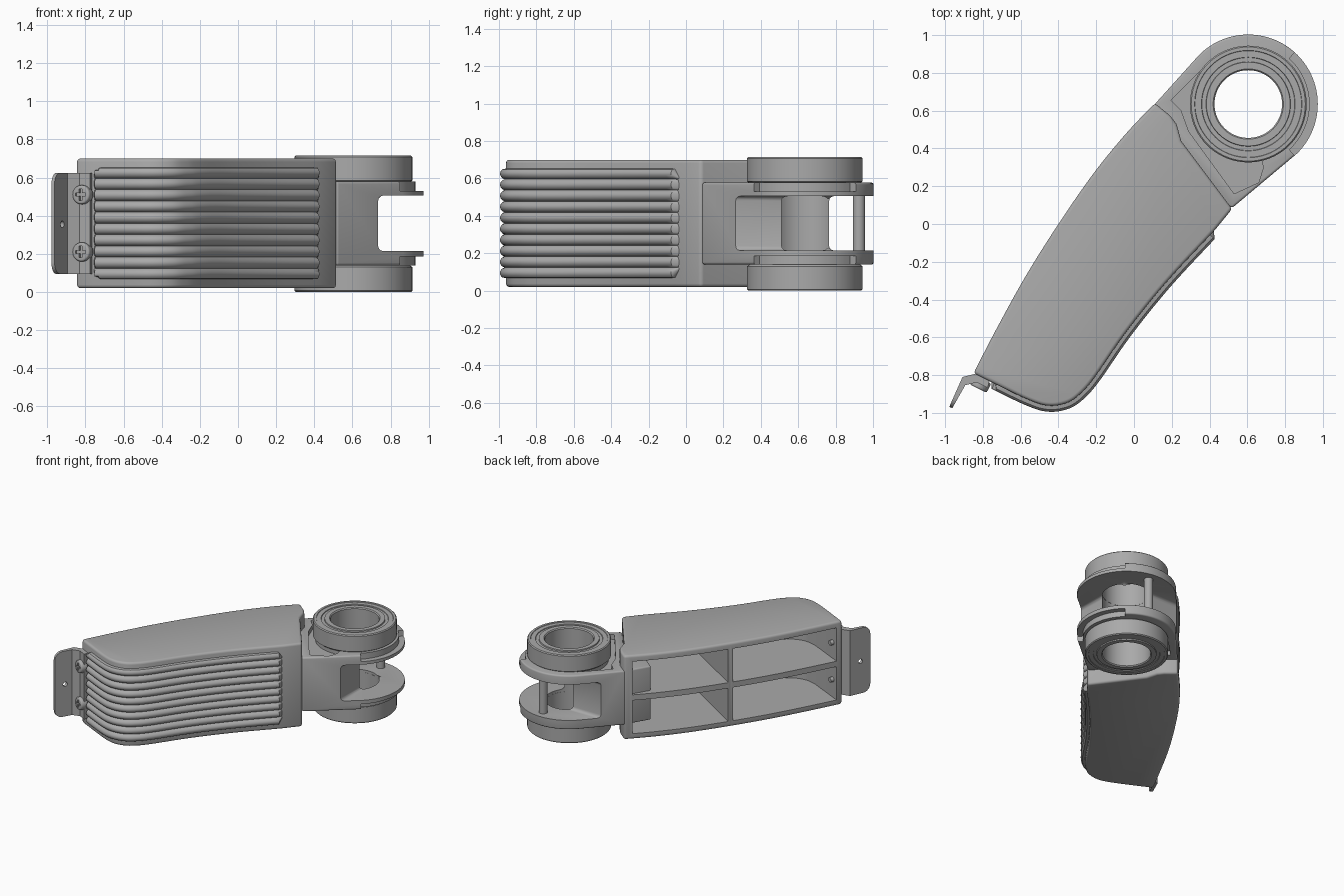
import bpy, bmesh, math
from mathutils import Vector, Matrix

if "Cube" in bpy.data.objects:
    bpy.data.objects.remove(bpy.data.objects["Cube"])

grey = bpy.data.materials.new("mid grey")
grey.use_nodes = True
grey.diffuse_color = (0.4, 0.4, 0.4, 1)
grey.node_tree.nodes["Principled BSDF"].inputs["Base Color"].default_value = (0.4, 0.4, 0.4, 1)

MID = 0.3575                      # height of the mirror plane
CX, CY = 0.605, 0.635             # axis of the bearings


def finish(name, bm):
    bmesh.ops.recalc_face_normals(bm, faces=bm.faces)
    me = bpy.data.meshes.new(name)
    bm.to_mesh(me)
    bm.free()
    me.materials.append(grey)
    ob = bpy.data.objects.new(name, me)
    bpy.context.collection.objects.link(ob)
    return ob


def select(ob):
    bpy.ops.object.select_all(action='DESELECT')
    ob.select_set(True)
    bpy.context.view_layer.objects.active = ob


def smooth(ob):
    select(ob)
    bpy.ops.object.shade_smooth_by_angle(angle=math.radians(35))


def bevel(ob, width):
    m = ob.modifiers.new("bevel", 'BEVEL')
    m.width, m.segments, m.limit_method, m.angle_limit = width, 3, 'ANGLE', math.radians(40)
    select(ob)
    bpy.ops.object.modifier_apply(modifier=m.name)


def cut(ob, *cutters):
    for c in cutters:
        m = ob.modifiers.new("cut", 'BOOLEAN')
        m.operation, m.solver, m.object = 'DIFFERENCE', 'EXACT', c
        select(ob)
        bpy.ops.object.modifier_apply(modifier=m.name)
        bpy.data.objects.remove(c)


def prism_mesh(pts, z0, z1):
    bm = bmesh.new()
    f = bm.faces.new([bm.verts.new((x, y, z0)) for x, y in pts])
    top = bmesh.ops.extrude_face_region(bm, geom=[f])["geom"]
    bmesh.ops.translate(bm, vec=(0, 0, z1 - z0), verts=[v for v in top if isinstance(v, bmesh.types.BMVert)])
    return bm


def prism(name, pts, z0, z1):
    return finish(name, prism_mesh(pts, z0, z1))


def rod(name, p, q, r, sides=32):
    p, q = Vector(p), Vector(q)
    bm = bmesh.new()
    rot = (q - p).to_track_quat('Z', 'Y').to_matrix().to_4x4()
    bmesh.ops.create_cone(bm, cap_ends=True, segments=sides, radius1=r, radius2=r,
                          depth=(q - p).length, matrix=Matrix.Translation((p + q) / 2) @ rot)
    return finish(name, bm)


def spline(pts, n=6):
    p = [Vector(a) for a in pts]
    p = [2 * p[0] - p[1]] + p + [2 * p[-1] - p[-2]]
    out = []
    for a, b, c, d in zip(p, p[1:], p[2:], p[3:]):
        for i in range(n):
            t = i / n
            out.append(0.5 * (2 * b + (c - a) * t + (2 * a - 5 * b + 4 * c - d) * t * t
                              + (3 * b - a - 3 * c + d) * t ** 3))
    return out + [p[-2]]


def arc(r, a0, a1, n):
    return [(CX + r * math.cos(math.radians(a0 + (a1 - a0) * i / n)),
             CY + r * math.sin(math.radians(a0 + (a1 - a0) * i / n))) for i in range(n + 1)]


# Hollow curved body, open on its back side
back = spline([(-.85, -.79), (-.72, -.54), (-.57, -.27), (-.4, 0), (-.22, .26), (-.05, .47), (.11, .64)])
front_pts = [(.43, -.03), (.17, -.31), (-.04, -.57), (-.2, -.8), (-.275, -.89),
             (-.35, -.945), (-.45, -.962), (-.56, -.93), (-.76, -.835)]
front = spline(front_pts)
body = prism("body_shell", back + [(.19, .575), (.225, .53), (.25, .44), (.52, .08)] + front, .02, .70)
bevel(body, .018)

# Four deep pockets divided by a cross-shaped web
pocket = ([(p.x - .12, p.y + .08) for p in back[1:-1]] + [(.02, .66), (.075, .58), (.17, .5), (.2, .41), (.43, .09)]
          + [tuple(p) for p in spline([(.37, -.02), (.12, -.29), (-.09, -.56), (-.24, -.77), (-.33, -.87), (-.44, -.905), (-.54, -.885)])]
          + [(-.815, -.755)])
split = Vector((.53, .85, 0))
for z0, z1 in ((.065, .335), (.38, .65)):
    for side in (-1, 1):
        bm = prism_mesh(pocket, z0, z1)
        bmesh.ops.bisect_plane(bm, geom=bm.verts[:] + bm.edges[:] + bm.faces[:], plane_no=split * side,
                               plane_co=Vector((-.4, 0, 0)) + split * side * .018, clear_inner=True)
        bmesh.ops.holes_fill(bm, edges=[e for e in bm.edges if e.is_boundary])
        cut(body, finish("pocket_cutter", bm))
smooth(body)

# Forked arm with round ends
fork = prism("forked_arm", [(.0, .45), (.3, .2), (.52, .085)] + arc(.368, -45, 135, 48) + [(.115, .64)], .14, .578)
bevel(fork, .012)
gap = prism("gap_cutter", [(.735, 0), (1.2, 0), (1.2, 1.2), (0, 1.2), (0, .765), (.735, .765)], .215, .505)
bevel(gap, .025)
cut(fork, gap, rod("hole_cutter", (CX, CY, -1), (CX, CY, 2), .18, 64))
recess = [(.195, .655), (.385, .845), (.6, .63), (.685, .30), (.66, .22), (.53, .16), (.29, .49), (.25, .6)]
notch = arc(.325, -48, 48, 16) + arc(.5, 48, -48, 16)
for shape, lo in ((recess, .54), (notch, .53)):
    cut(fork, prism("top_cutter", shape, lo, .8), prism("low_cutter", shape, 2 * MID - .8, 2 * MID - lo))
smooth(fork)

# Pair of ring bearings with stepped faces
ring = [(.179, .52), (.179, .707), (.186, .715), (.222, .715), (.224, .706), (.246, .706), (.248, .711),
        (.282, .711), (.284, .715), (.302, .715), (.309, .708), (.309, .585), (.29, .57), (.29, .52)]
for name, s in (("upper_bearing", 1), ("lower_bearing", -1)):
    bm = bmesh.new()
    vs = [bm.verts.new((CX + r, CY, MID + s * (z - MID))) for r, z in ring]
    es = [bm.edges.new((a, b)) for a, b in zip(vs, vs[1:] + vs[:1])]
    bmesh.ops.spin(bm, geom=vs + es, cent=(CX, CY, 0), axis=(0, 0, 1), angle=math.tau, steps=72)
    bmesh.ops.remove_doubles(bm, verts=bm.verts, dist=1e-4)
    smooth(finish(name, bm))

# Pin between the fork plates
smooth(rod("fork_pin", (.635, .925, .15), (.635, .925, .565), .033))

# Ribbed grip pad wrapped around the front
path = spline(front_pts, 10)
dist = [0]
for a, b in zip(path, path[1:]):
    dist.append(dist[-1] + (b - a).length)
ROWS, RIBS, CORNER = 100, 10, .06
bm = bmesh.new()
grid = []
for i, p in enumerate(path):
    t = (path[min(i + 1, len(path) - 1)] - path[max(i - 1, 0)]).normalized()
    d = min(dist[i], dist[-1] - dist[i])
    half = .295 - CORNER + math.sqrt(CORNER ** 2 - max(CORNER - d, 0) ** 2)
    row = []
    for j in range(ROWS + 1):
        z = .295 * (2 * j / ROWS - 1)
        wave = abs(math.sin(math.pi * RIBS * j / ROWS)) ** .6
        h = .008 + .024 * wave * min(1, .4 + d / .04)
        if j in (0, ROWS) or i in (0, len(path) - 1) or abs(z) > half:
            h = -.012
        z = max(-half, min(half, z))
        row.append(bm.verts.new((p.x - t.y * h, p.y + t.x * h, .36 + z)))
    grid.append(row)
for r0, r1 in zip(grid, grid[1:]):
    for j in range(ROWS):
        bm.faces.new((r0[j], r0[j + 1], r1[j + 1], r1[j]))
smooth(finish("ribbed_pad", bm))

# Bent sheet clip with rounded tip and a small hole
bm = prism_mesh([(-.978, -.968), (-.908, -.81), (-.84, -.793), (-.765, -.83), (-.775, -.868), (-.832, -.838),
                 (-.893, -.853), (-.962, -.975)], .095, .625)
tips = [e for e in bm.edges if all(v.co.x < -.95 for v in e.verts) and abs(e.verts[0].co.z - e.verts[1].co.z) < .01]
bmesh.ops.bevel(bm, geom=tips, offset=.06, segments=6, profile=.5, affect='EDGES')
clip = finish("sheet_clip", bm)
cut(clip, rod("clip_hole", (-.99, -.87, .355), (-.86, -.93, .355), .018, 16))
smooth(clip)

# Two cross-head screws holding the clip
out = Vector((-.447, -.894, 0))
side = Vector((.894, -.447, 0))
for name, z in (("lower_screw", .21), ("upper_screw", .51)):
    c = Vector((-.81, -.84, z))
    screw = rod(name, c - out * .02, c + out * .035, .05)
    bevel(screw, .01)
    for a, b in ((side, Vector((0, 0, 1))), (Vector((0, 0, 1)), side)):
        bm = bmesh.new()
        frame = Matrix((a * .06, b * .016, out * .03)).transposed().to_4x4()
        bmesh.ops.create_cube(bm, size=1, matrix=Matrix.Translation(c + out * .035) @ frame)
        cut(screw, finish("slot_cutter", bm))
    smooth(screw)
    smooth(rod(name + "_tip", c - out * .02, c - out * .1, .02, 16))
